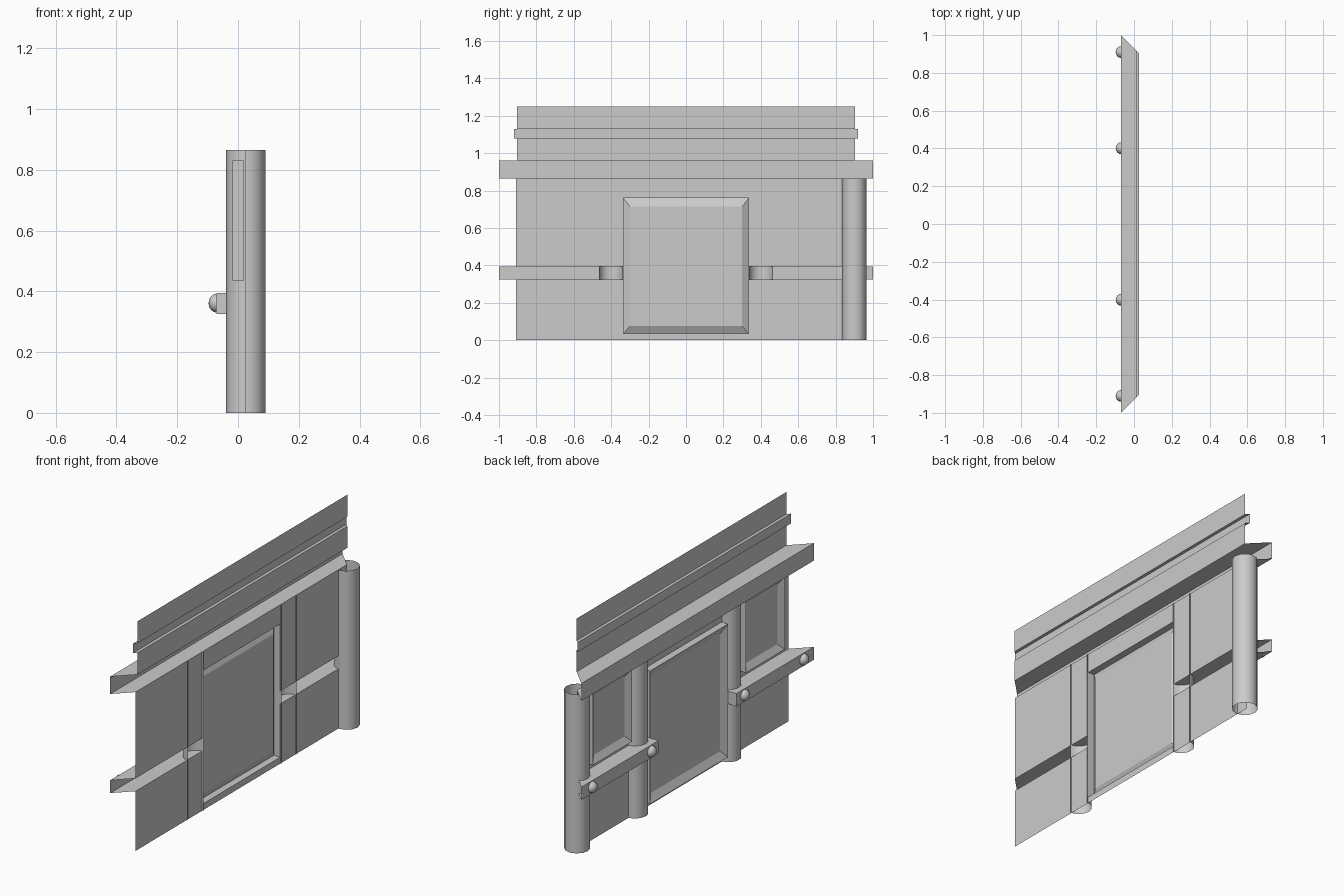
import bpy, math

if "Cube" in bpy.data.objects:
    bpy.data.objects.remove(bpy.data.objects["Cube"])

WALL, FRONT, MITRE = 0.02, -0.018, 0.93   # wall plane, frame face, mitred end y = MITRE - x


def make(name, verts, faces, smooth=False):
    me = bpy.data.meshes.new(name)
    me.from_pydata(verts, [], faces)
    ob = bpy.data.objects.new(name, me)
    bpy.context.collection.objects.link(ob)
    if smooth:
        me.polygons.foreach_set("use_smooth", [True] * len(me.polygons))
    return ob


def extrude(name, profile, y0, y1, caps=()):
    """Open (x, z) profile swept along y between two functions of x; outside faces -x."""
    n = len(profile)
    verts = [(x, y0(x), z) for x, z in profile] + [(x, y1(x), z) for x, z in profile]
    faces = [(i, i + 1, n + i + 1, n + i) for i in range(n - 1)]
    return make(name, verts, faces + list(caps))


def framed_panel(name, cy, loops):
    """Nested rectangles (x, half width, low z, high z) bridged and closed by a panel."""
    verts, faces = [], []
    for x, w, z0, z1 in loops:
        verts += [(x, cy + w, z0), (x, cy - w, z0), (x, cy - w, z1), (x, cy + w, z1)]
    for k in range(len(loops) - 1):
        for i in range(4):
            j = (i + 1) % 4
            faces.append((4 * k + i, 4 * k + j, 4 * k + 4 + j, 4 * k + 4 + i))
    e = 4 * (len(loops) - 1)
    faces.append((e, e + 1, e + 2, e + 3))
    return make(name, verts, faces)


def column(name, cy, seg, half):
    """Open-ended round shaft, full or only its outer half."""
    cx, r, h = 0.026, 0.065, 0.865
    span = math.pi if half else 2 * math.pi
    count = seg + 1 if half else seg
    verts = []
    for i in range(count):
        a = math.pi / 2 + span * i / seg
        p = (cx + r * math.cos(a), cy + r * math.sin(a))
        verts += [(*p, 0), (*p, h)]
    faces = []
    for i in range(seg):
        j = (i + 1) % count
        faces.append((2 * i, 2 * j, 2 * j + 1, 2 * i + 1))
    return make(name, verts, faces, True)


def pos(x):
    return MITRE - x


def neg(x):
    return x - MITRE


# upper wall with cornice and thin moulding
extrude("cornice_and_parapet",
        [(WALL, 0.865), (-0.07, 0.865), (-0.07, 0.96), (0.027, 0.96), (0.027, 1.078),
         (0.01, 1.078), (0.01, 1.13), (0.027, 1.13), (0.027, 1.25)], neg, pos)

# side bays with the projecting rail, capped beside the door
bay = [(WALL, 0), (WALL, 0.325), (-0.07, 0.325), (-0.07, 0.395), (WALL, 0.395), (WALL, 0.865)]
extrude("wall_bay_left", bay, neg, lambda x: -0.335, [(7, 10, 9, 8)][::1])
extrude("wall_bay_right", bay, lambda x: 0.335, pos, [(1, 2, 3, 4)])

# wall above and below the door
for name, z0, z1 in (("door_sill", 0, 0.035), ("door_lintel", 0.76, 0.865)):
    extrude(name, [(WALL, z0), (WALL, z1)], lambda x: -0.335, lambda x: 0.335)

# door: raised frame sloping into a recessed panel
framed_panel("door", 0, [(WALL, 0.335, 0.035, 0.76), (FRONT, 0.335, 0.035, 0.76),
                         (0.004, 0.30, 0.075, 0.715)])

# columns, bay panels and rail studs
column("corner_column", 0.9, 12, False)
for s, side in ((-1, "left"), (1, "right")):
    column("half_column_" + side, s * 0.401, 8, True)
    framed_panel("bay_panel_" + side, s * 0.657,
                 [(WALL, 0.168, 0.435, 0.83), (FRONT, 0.168, 0.435, 0.83),
                  (0.004, 0.135, 0.47, 0.795)])
    for y, place in ((0.401, "inner"), (0.91, "outer")):
        rings, seg, r, depth = 4, 12, 0.031, 0.027
        verts = [(-0.07 - depth, s * y, 0.361)]
        for k in range(1, rings + 1):
            t = k / rings * math.pi / 2
            for i in range(seg):
                a = 2 * math.pi * i / seg
                verts.append((-0.07 - depth * math.cos(t), s * y + r * math.sin(t) * math.cos(a),
                              0.361 + r * math.sin(t) * math.sin(a)))
        faces = []
        for i in range(seg):
            j = (i + 1) % seg
            faces.append((0, 1 + j, 1 + i))
            for k in range(rings - 1):
                b = 1 + k * seg
                faces.append((b + i, b + j, b + seg + j, b + seg + i))
        make("rail_stud_%s_%s" % (side, place), verts, faces, True)
